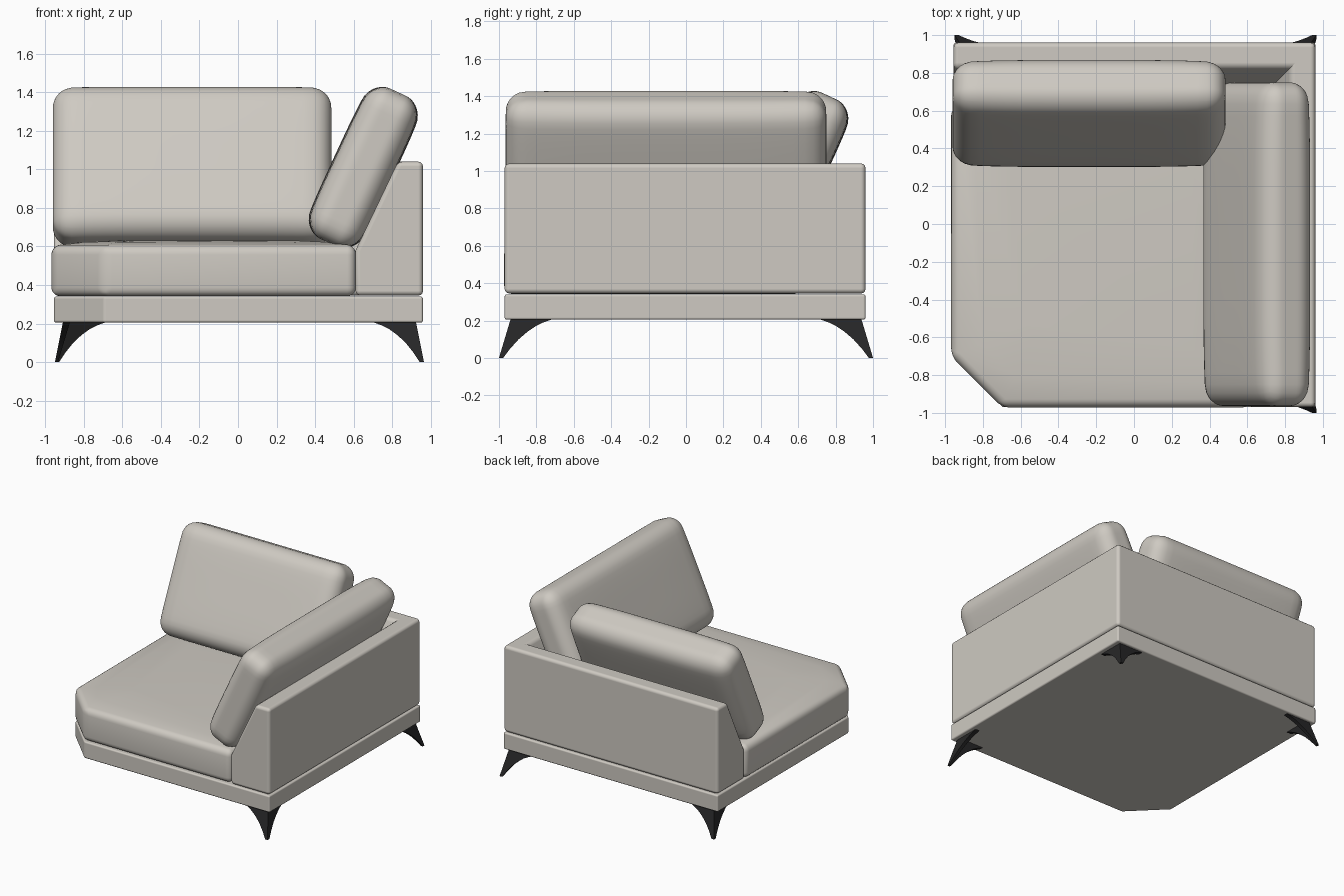
import bpy, bmesh, math
from mathutils import Vector

if "Cube" in bpy.data.objects:
    bpy.data.objects.remove(bpy.data.objects["Cube"], do_unlink=True)


def material(name, colour):
    mat = bpy.data.materials.new(name)
    mat.use_nodes = True
    mat.diffuse_color = colour
    mat.node_tree.nodes["Principled BSDF"].inputs["Base Color"].default_value = colour
    return mat


FABRIC = material("warm grey fabric", (0.62, 0.59, 0.54, 1))
METAL = material("black metal", (0.02, 0.02, 0.021, 1))


def finish(bm, name, mat, smooth=True):
    bmesh.ops.recalc_face_normals(bm, faces=bm.faces)
    mesh = bpy.data.meshes.new(name)
    bm.to_mesh(mesh)
    bm.free()
    mesh.materials.append(mat)
    for face in mesh.polygons:
        face.use_smooth = smooth
    obj = bpy.data.objects.new(name, mesh)
    bpy.context.collection.objects.link(obj)
    return obj


def prism(name, points, sweep, radius, segments=3, crown=0.0):
    """Extrude a flat outline, optionally dome its top, and round the edges."""
    bm = bmesh.new()
    face = bm.faces.new([bm.verts.new(p) for p in points])
    result = bmesh.ops.extrude_face_region(bm, geom=[face], use_keep_orig=True)
    moved = [v for v in result["geom"] if isinstance(v, bmesh.types.BMVert)]
    bmesh.ops.translate(bm, verts=moved, vec=sweep)
    bmesh.ops.recalc_face_normals(bm, faces=bm.faces)
    if crown:
        top = max(bm.faces, key=lambda f: f.calc_center_median().z)
        for inset, lift in ((0.18, 0.7), (0.25, 0.3)):
            bmesh.ops.inset_region(bm, faces=[top], thickness=inset)
            bmesh.ops.translate(bm, verts=top.verts, vec=(0, 0, crown * lift))
    obj = finish(bm, name, FABRIC)
    bevel = obj.modifiers.new("rounded edges", "BEVEL")
    bevel.width = radius
    bevel.segments = segments
    bevel.limit_method = "ANGLE"
    bevel.harden_normals = not crown
    return obj


def pillow(name, half, thin_axis, radius, location, rotation, plump=0.2, n=24):
    """Rounded box whose broad faces swell towards the middle."""
    bm = bmesh.new()
    bmesh.ops.create_cube(bm, size=2)
    bmesh.ops.subdivide_edges(bm, edges=bm.edges, cuts=n - 1, use_grid_fill=True)
    half = Vector(half)
    for v in bm.verts:
        # crowd the grid towards the edges, then round them
        p = Vector([math.sin(c * math.pi / 2) * h for c, h in zip(v.co, half)])
        core = Vector([max(radius - h, min(h - radius, c)) for c, h in zip(p, half)])
        p = core + (p - core).normalized() * radius
        edge = sum((p[i] / half[i]) ** 4 for i in range(3) if i != thin_axis)
        p[thin_axis] *= 1 - plump * edge / 2
        v.co = p
    obj = finish(bm, name, FABRIC)
    obj.location = location
    obj.rotation_euler = rotation
    return obj


def cut_corner(x0, x1, y0, y1, cut, z):
    return [(x0 + cut, y0, z), (x1, y0, z), (x1, y1, z), (x0, y1, z), (x0, y0 + cut, z)]


# Plinth and seat, both with the front corner cut off
prism("base_frame", cut_corner(-0.955, 0.96, -0.97, 0.96, 0.26, 0.205), (0, 0, 0.135), 0.012)
prism("seat_cushion", cut_corner(-0.968, 0.612, -0.972, 0.62, 0.27, 0.342),
      (0, 0, 0.26), 0.045, 5, crown=0.028)

# Arm and back panels share one sloping profile
profile = [(0.61, 0.345), (0.96, 0.345), (0.96, 1.04), (0.83, 1.04), (0.61, 0.58)]
prism("arm_panel", [(u, -0.97, z) for u, z in profile], (0, 1.93, 0), 0.025)
prism("back_panel", [(-0.955, u, z) for u, z in profile], (1.9, 0, 0), 0.025)

# Loose cushions leaning on the panels
LEAN = 0.435
pillow("arm_cushion", (0.16, 0.857, 0.43), 0, 0.11, (0.65, -0.107, 1.01), (0, LEAN, 0))
pillow("back_cushion", (0.723, 0.16, 0.43), 1, 0.11, (-0.238, 0.585, 1.01), (-LEAN, 0, 0))


def leg(name, sx, sy, x_foot):
    """Claw leg: an L section that spreads along both edges as it rises."""
    bm = bmesh.new()
    rings = []
    for z, span in ((0, 0.022), (0.05, 0.045), (0.1, 0.075), (0.14, 0.11),
                    (0.17, 0.145), (0.19, 0.18), (0.206, 0.22)):
        t = 0.016 + 0.1 * z
        x, y = x_foot - 0.2 * z, 1.0 - 0.3 * z
        shape = [(0, 0), (span, 0), (span, t), (t, t), (t, span), (0, span)]
        rings.append([bm.verts.new((sx * (x - a), sy * (y - b), z)) for a, b in shape])
    for low, high in zip(rings, rings[1:]):
        for i in range(6):
            j = (i + 1) % 6
            bm.faces.new((low[i], low[j], high[j], high[i]))
    bm.faces.new(rings[0])
    bm.faces.new(rings[-1])
    obj = finish(bm, name, METAL)
    bpy.ops.object.select_all(action="DESELECT")
    obj.select_set(True)
    bpy.context.view_layer.objects.active = obj
    bpy.ops.object.shade_smooth_by_angle(angle=math.radians(35))


# Legs under the three square corners
leg("front_left_leg", 1, -1, 0.965)
leg("back_left_leg", 1, 1, 0.965)
leg("back_right_leg", -1, 1, 0.95)
